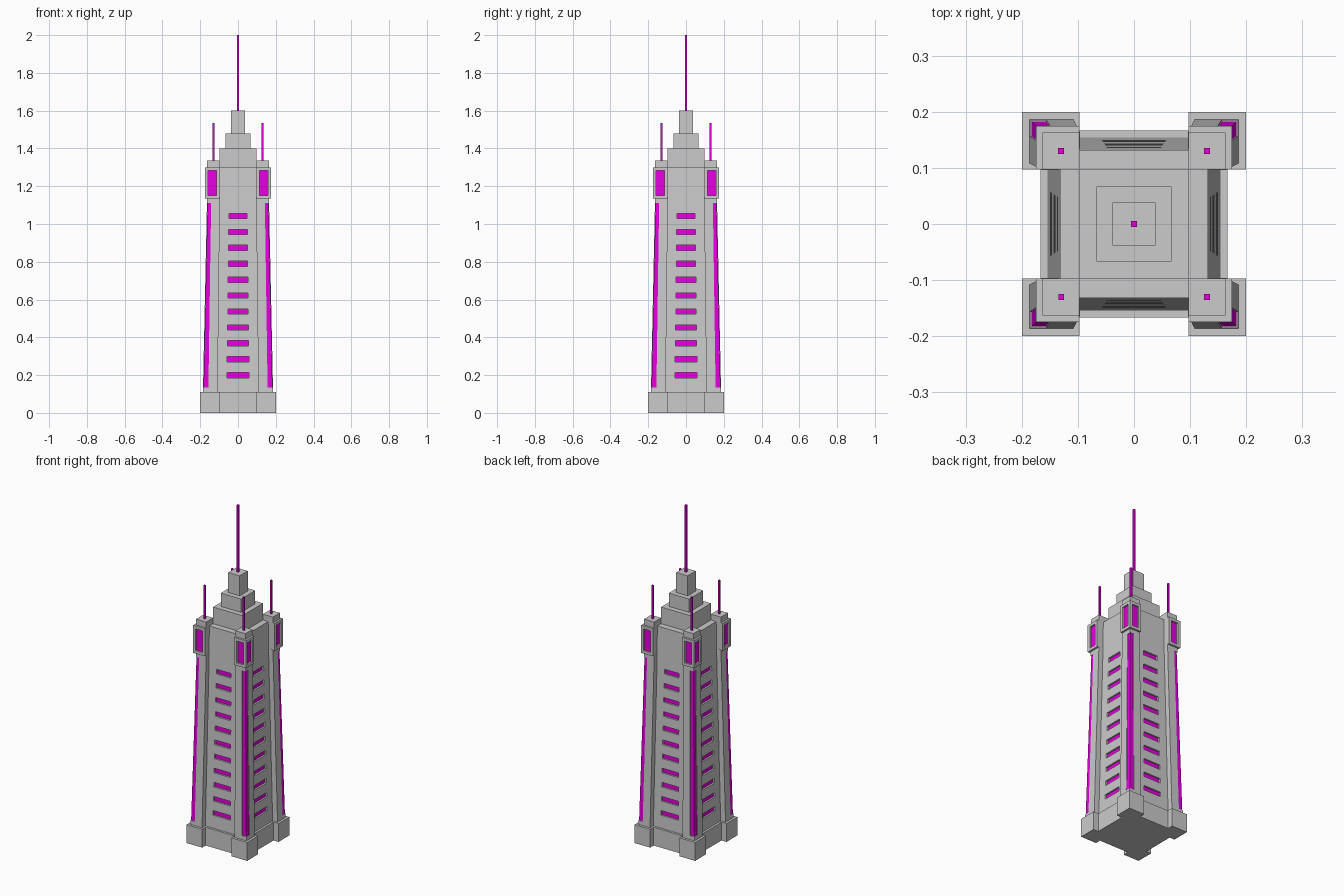
import bpy, bmesh
from math import pi

if "Cube" in bpy.data.objects:
    bpy.data.objects.remove(bpy.data.objects["Cube"])

glow = bpy.data.materials.new("magenta_glow")
glow.diffuse_color = (0.8, 0.0, 0.75, 1)
glow.use_nodes = True
glow.node_tree.nodes["Principled BSDF"].inputs["Base Color"].default_value = glow.diffuse_color
grey = bpy.data.materials.new("grey")
grey.diffuse_color = (0.6, 0.6, 0.6, 1)
grey.use_nodes = True
grey.node_tree.nodes["Principled BSDF"].inputs["Base Color"].default_value = grey.diffuse_color


def add_loft(bm, rings):
    """Closed solid through (outline, z) rings."""
    loops = [[bm.verts.new((x, y, z)) for x, y in pts] for pts, z in rings]
    n = len(loops[0])
    for a, b in zip(loops, loops[1:]):
        for i in range(n):
            j = (i + 1) % n
            bm.faces.new((a[i], a[j], b[j], b[i]))
    bm.faces.new(loops[0][::-1])
    bm.faces.new(loops[-1])


def make(name, solids, mat=None):
    bm = bmesh.new()
    for rings in solids:
        add_loft(bm, rings)
    bmesh.ops.recalc_face_normals(bm, faces=bm.faces)
    me = bpy.data.meshes.new(name)
    bm.to_mesh(me)
    bm.free()
    ob = bpy.data.objects.new(name, me)
    bpy.context.collection.objects.link(ob)
    if mat:
        me.materials.append(mat)
    return ob


def rect(x0, x1, y0, y1):
    return [(x0, y0), (x1, y0), (x1, y1), (x0, y1)]


def sq(a, b):
    return rect(a, b, a, b)


def box(x0, x1, y0, y1, z0, z1):
    return [(rect(x0, x1, y0, y1), z0), (rect(x0, x1, y0, y1), z1)]


def four(ob):
    """Repeat a part around the tower."""
    for k in range(1, 4):
        c = ob.copy()
        c.rotation_euler.z = k * pi / 2
        bpy.context.collection.objects.link(c)


def lerp(a, b, z, z0=0.11, z1=1.13):
    return a + (b - a) * (z - z0) / (z1 - z0)


# Plinth, tapered body and stepped crown
make("plinth", [box(-.167, .167, -.167, .167, 0, .109)])
body = make("tower_body", [[(sq(-.154, .154), .105), (sq(-.132, .132), 1.3)]])
for i, (r, z0, z1) in enumerate([(.097, 1.29, 1.4), (.067, 1.39, 1.48), (.038, 1.47, 1.6)]):
    make(f"crown_tier_{i + 1}", [box(-r, r, -r, r, z0, z1)])
make("main_antenna", [box(-.0055, .0055, -.0055, .0055, 1.59, 2.0)], glow)

# Window rows, recessed into each face
cuts, panes = [], []
for i in range(11):
    z = .2 + i * .0842
    w = .058 - i * .001
    f = lerp(.154, .132, z, .105, 1.3)
    cuts.append(box(-w, w, -f - .02, -f + .012, z - .014, z + .014))
    panes.append(box(-w, w, -f + .010, -f + .016, z - .014, z + .014))
four(make("window_panes", panes, glow))
cutter = make("window_cutter", cuts)
cutter.hide_render = True
for k in range(4):
    cutter.rotation_euler.z = k * pi / 2
    bpy.context.view_layer.update()
    mod = body.modifiers.new("windows", 'BOOLEAN')
    mod.operation = 'DIFFERENCE'
    mod.solver = 'EXACT'
    mod.object = cutter
    bpy.context.view_layer.objects.active = body
    bpy.ops.object.modifier_apply(modifier=mod.name)
bpy.data.objects.remove(cutter)

# Corner foot blocks
four(make("corner_foot", [box(.097, .2, .097, .2, 0, .11)]))


# Tapered corner columns with a notch holding the light strip
def column(z, notch):
    o, i = lerp(.186, .164, z), lerp(.108, .096, z)
    n = o - lerp(.029, .022, z) if notch else o - .0001
    return [(i, i), (o, i), (o, n), (n, n), (n, o), (i, o)], z


def plain(z):
    return sq(lerp(.108, .096, z), lerp(.186, .164, z)), z


def strip(z):
    o = lerp(.186, .164, z)
    return sq(o - lerp(.03, .023, z), o - .003), z


four(make("corner_column", [[plain(.105), plain(.135)],
                            [column(.135, True), column(1.11, True)],
                            [plain(1.11), plain(1.14)]]))
four(make("corner_light_strip", [[strip(.134), strip(1.111)]], glow))

# Lantern blocks at the column tops, with recessed lit panels
lantern = make("corner_lantern", [box(.097, .175, .097, .175, 1.135, 1.3)], grey)
lantern.data.materials.append(glow)
bm = bmesh.new()
bm.from_mesh(lantern.data)
bm.normal_update()
outer = [f for f in bm.faces if f.normal.x > .9 or f.normal.y > .9]
bmesh.ops.inset_individual(bm, faces=outer, thickness=.024, depth=0)
bmesh.ops.inset_individual(bm, faces=outer, thickness=0, depth=-.01)
for f in outer:
    f.material_index = 1
bm.to_mesh(lantern.data)
bm.free()
four(lantern)
four(make("lantern_cap", [box(.097, .163, .097, .163, 1.29, 1.335)]))
four(make("corner_antenna", [box(.125, .135, .125, .135, 1.33, 1.535)], glow))
